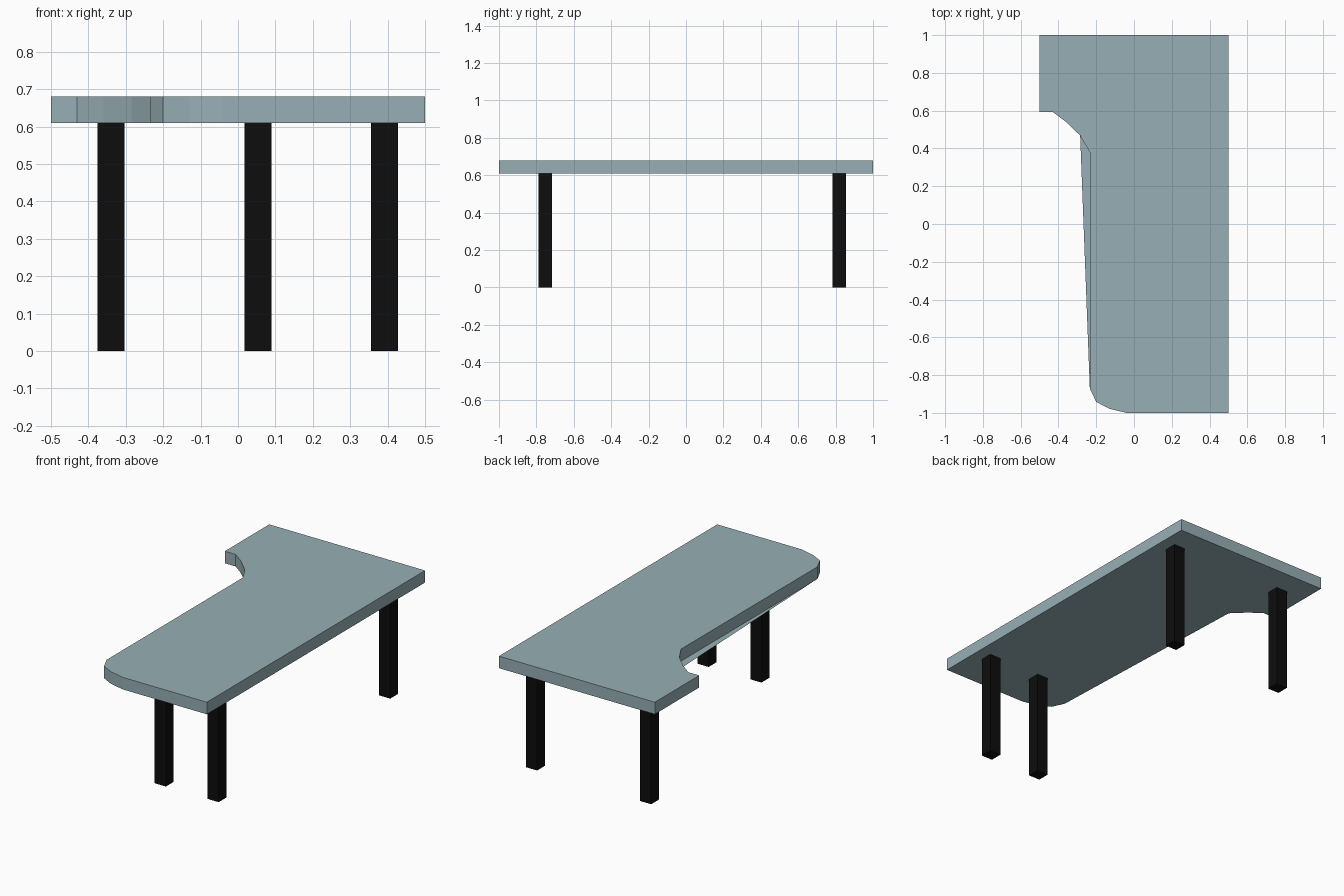
import bpy, bmesh

if "Cube" in bpy.data.objects:
    bpy.data.objects.remove(bpy.data.objects["Cube"])


def material(name, color):
    m = bpy.data.materials.new(name)
    m.diffuse_color = (*color, 1.0)
    m.use_nodes = True
    m.node_tree.nodes["Principled BSDF"].inputs["Base Color"].default_value = m.diffuse_color
    return m


def finish(bm, name, mat):
    me = bpy.data.meshes.new(name)
    bm.to_mesh(me)
    bm.free()
    me.materials.append(mat)
    ob = bpy.data.objects.new(name, me)
    bpy.context.scene.collection.objects.link(ob)
    return ob


blue_grey = material("blue grey top", (0.31, 0.43, 0.46))
black = material("black legs", (0.004, 0.004, 0.004))

TOP, BOTTOM = 0.68, 0.61

# Tabletop outline, counter-clockwise; the inner corner is cut short underneath
outline = [(0.5, -1), (0.5, 1), (-0.5, 1), (-0.5, 0.593), (-0.43, 0.593),
           (-0.36, 0.541), (-0.285, 0.468), (-0.234, 0.38), (-0.234, -0.87),
           (-0.2, -0.942), (-0.13, -0.978), (-0.04, -1)]
INNER = 7

bm = bmesh.new()
upper = [bm.verts.new((x, y, TOP)) for x, y in outline]
lower = [bm.verts.new((x, y, BOTTOM)) for x, y in outline]
bm.faces.new(upper)
# Underside skips the inner corner, leaving a thin lip along that edge
bm.faces.new([v for i, v in reversed(list(enumerate(lower))) if i != INNER])
for i in range(len(outline)):
    j = (i + 1) % len(outline)
    bm.faces.new((lower[i], lower[j], upper[j], upper[i]))
finish(bm, "tabletop", blue_grey)

# Square legs
W = 0.072
for name, x, y in [("front_left_leg", 0.053, -0.752), ("front_right_leg", 0.392, -0.752),
                   ("back_left_leg", -0.34, 0.82), ("back_right_leg", 0.392, 0.82)]:
    bm = bmesh.new()
    bmesh.ops.create_cube(bm, size=1)
    bmesh.ops.scale(bm, vec=(W, W, BOTTOM), verts=bm.verts)
    bmesh.ops.translate(bm, vec=(x, y, BOTTOM / 2), verts=bm.verts)
    finish(bm, name, black)
